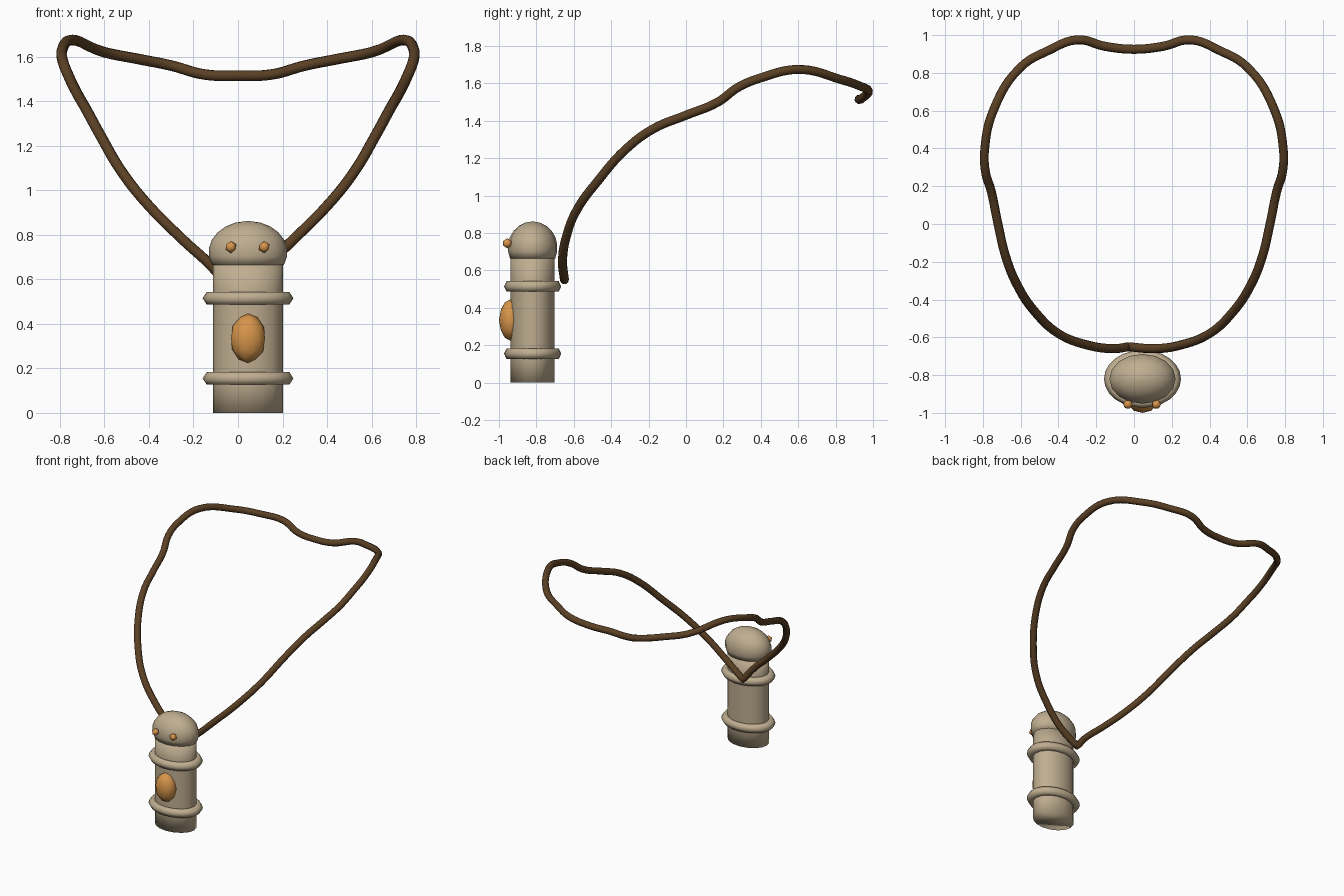
import bpy
import bmesh
from math import pi, cos, sin
from mathutils import Vector

if "Cube" in bpy.data.objects:
    bpy.data.objects.remove(bpy.data.objects["Cube"], do_unlink=True)


def make_material(name, rgb):
    mat = bpy.data.materials.new(name)
    mat.use_nodes = True
    mat.diffuse_color = (*rgb, 1)
    mat.node_tree.nodes["Principled BSDF"].inputs["Base Color"].default_value = (*rgb, 1)
    return mat


BONE = make_material("bone beige", (0.52, 0.42, 0.28))
AMBER = make_material("amber orange", (0.68, 0.30, 0.07))
LEATHER = make_material("leather brown", (0.105, 0.052, 0.018))

CENTRE = Vector((0.045, -0.82, 0))
DEPTH = 0.75  # the pendant is an oval, flattened front to back


def finish(bm, name, mat, smooth=True):
    bmesh.ops.recalc_face_normals(bm, faces=bm.faces)
    mesh = bpy.data.meshes.new(name)
    bm.to_mesh(mesh)
    bm.free()
    mesh.materials.append(mat)
    mesh.polygons.foreach_set("use_smooth", [smooth] * len(mesh.polygons))
    obj = bpy.data.objects.new(name, mesh)
    bpy.context.collection.objects.link(obj)
    return obj


def lathe(name, profile, segments, closed=False):
    """Oval lathe of (radius, height) points; open profiles get end caps."""
    bm = bmesh.new()
    rings = []
    for radius, z in profile:
        rings.append([bm.verts.new(CENTRE + Vector((
            radius * cos(2 * pi * i / segments),
            radius * DEPTH * sin(2 * pi * i / segments), z)))
            for i in range(segments)])
    pairs = list(zip(rings, rings[1:]))
    if closed:
        pairs.append((rings[-1], rings[0]))
    else:
        bm.faces.new(rings[0])
        bm.faces.new(rings[-1])
    for low, high in pairs:
        for i in range(segments):
            j = (i + 1) % segments
            bm.faces.new((low[i], low[j], high[j], high[i]))
    return finish(bm, name, BONE)


# Pendant body
lathe("pendant_body", [(0.157, 0), (0.157, 0.14), (0.157, 0.53), (0.157, 0.68)], 16)

# Domed head, cut flat underneath
dome = [(0.177 * cos(a), 0.722 + 0.14 * sin(a))
        for a in (-0.42 + k * (pi / 2 + 0.38) / 7 for k in range(8))]
lathe("pendant_head", dome, 16)

# Two raised bands with hexagonal section
for label, height in (("lower_band", 0.155), ("upper_band", 0.515)):
    section = [(0.167 + 0.037 * cos(k * pi / 3), height + 0.033 * sin(k * pi / 3))
               for k in range(6)]
    lathe(label, section, 24, closed=True)


def gem(name, location, scale, detail):
    bm = bmesh.new()
    bmesh.ops.create_icosphere(bm, subdivisions=detail, radius=1)
    bmesh.ops.scale(bm, vec=scale, verts=bm.verts)
    bmesh.ops.translate(bm, vec=location, verts=bm.verts)
    return finish(bm, name, AMBER)


# Eyes and belly stone
for label, side in (("right_eye", -1), ("left_eye", 1)):
    gem(label, (CENTRE.x - 0.002 + side * 0.075, -0.955, 0.745), (0.027,) * 3, 1)
gem("belly_stone", (CENTRE.x, -0.938, 0.335), (0.08, 0.062, 0.111), 2)

# Neck cord: half a loop mirrored across x, closed by a knot behind the pendant
half = [
    (0.11, -0.66, 0.65), (0.25, -0.64, 0.78), (0.40, -0.58, 0.93),
    (0.52, -0.47, 1.08), (0.62, -0.32, 1.25), (0.68, -0.17, 1.36),
    (0.72, 0.00, 1.43), (0.755, 0.17, 1.50), (0.787, 0.28, 1.58),
    (0.79, 0.40, 1.63), (0.745, 0.60, 1.675), (0.60, 0.83, 1.62),
    (0.45, 0.92, 1.59), (0.30, 0.975, 1.56), (0.15, 0.94, 1.52),
]
path = [(-0.03, -0.65, 0.55)] + half + [(0, 0.925, 1.515)]
path += [(-x, y, z) for x, y, z in reversed(half)]

curve = bpy.data.curves.new("neck_cord", "CURVE")
curve.dimensions = "3D"
curve.bevel_depth = 0.024
curve.bevel_resolution = 3
curve.resolution_u = 6
spline = curve.splines.new("BEZIER")
spline.bezier_points.add(len(path) - 1)
spline.use_cyclic_u = True
for k, (point, co) in enumerate(zip(spline.bezier_points, path)):
    point.co = co
    kind = "VECTOR" if k == 0 else "AUTO"
    point.handle_left_type = point.handle_right_type = kind
curve.materials.append(LEATHER)
cord = bpy.data.objects.new("neck_cord", curve)
bpy.context.collection.objects.link(cord)
